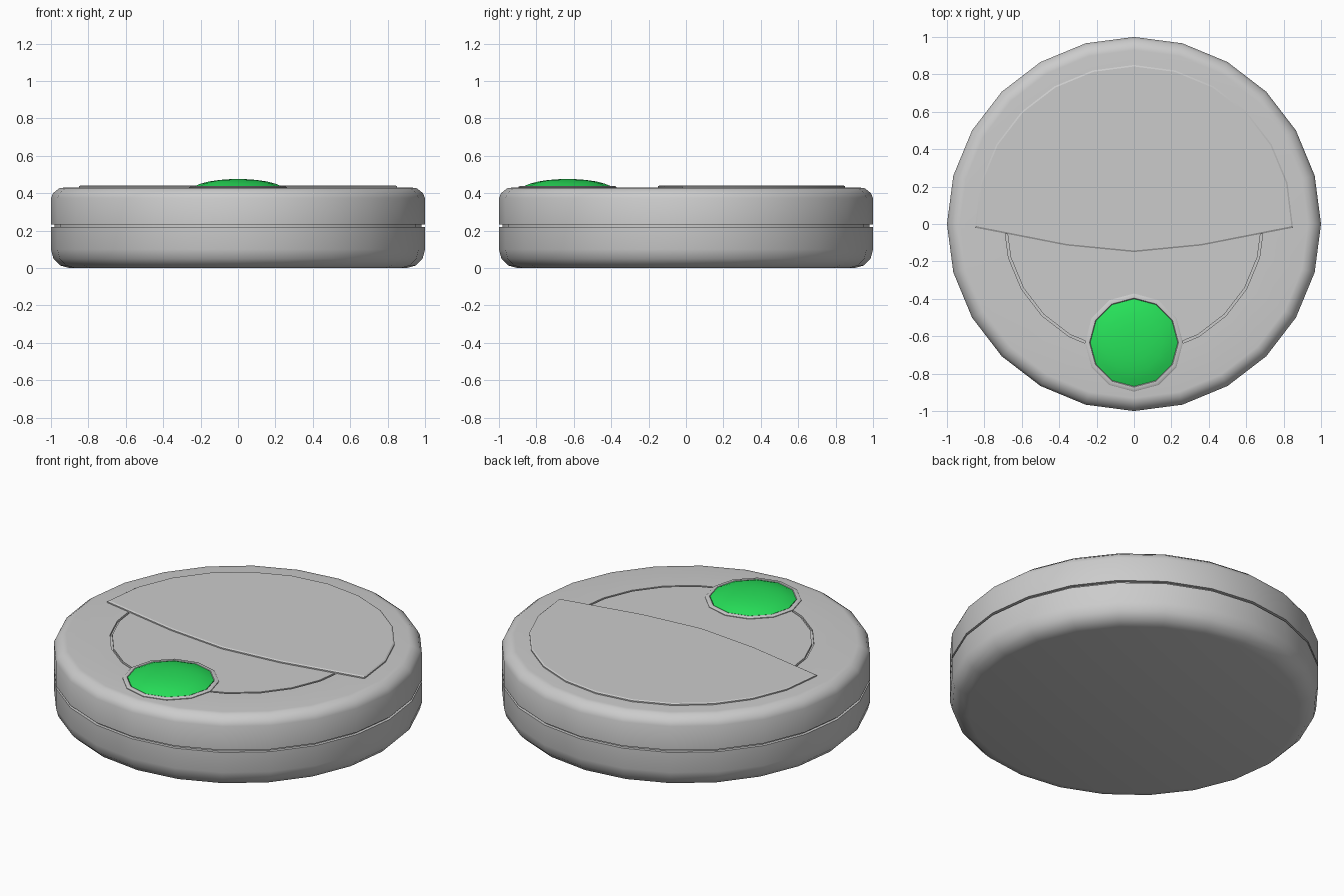
import bpy, bmesh
from math import sin, cos, pi, radians

if "Cube" in bpy.data.objects:
    bpy.data.objects.remove(bpy.data.objects["Cube"])


def finish(name, bm, angle=35, color=None):
    bmesh.ops.recalc_face_normals(bm, faces=bm.faces)
    me = bpy.data.meshes.new(name)
    bm.to_mesh(me)
    bm.free()
    ob = bpy.data.objects.new(name, me)
    bpy.context.collection.objects.link(ob)
    if color:
        mat = bpy.data.materials.new(name + "_colour")
        mat.diffuse_color = color
        mat.use_nodes = True
        mat.node_tree.nodes["Principled BSDF"].inputs["Base Color"].default_value = mat.diffuse_color
        me.materials.append(mat)
    bpy.ops.object.select_all(action='DESELECT')
    ob.select_set(True)
    bpy.context.view_layer.objects.active = ob
    bpy.ops.object.shade_smooth_by_angle(angle=radians(angle))
    return ob


def loft(bm, rings):
    loops = [[bm.verts.new(p) for p in ring] for ring in rings]
    n = len(loops[0])
    for a, b in zip(loops, loops[1:]):
        for i in range(n):
            j = (i + 1) % n
            bm.faces.new((a[i], a[j], b[j], b[i]))
    bm.faces.new(loops[0][::-1])
    bm.faces.new(loops[-1])


def lathe(name, profile, sides, cy=0, **kw):
    bm = bmesh.new()
    loft(bm, [[(r * cos(2 * pi * i / sides), cy + r * sin(2 * pi * i / sides), z)
               for i in range(sides)] for r, z in profile])
    return finish(name, bm, **kw)


# Round body with rounded rims, a side seam and a circular groove on top
lathe("body", [
    (0.90, 0), (0.95, 0.013), (0.987, 0.05), (1.0, 0.10),
    (1.0, 0.219), (0.982, 0.219), (0.982, 0.233), (1.0, 0.233),
    (1.0, 0.375), (0.987, 0.402), (0.955, 0.427), (0.93, 0.43),
    (0.695, 0.43), (0.695, 0.418), (0.683, 0.418), (0.683, 0.43)], 24)

# Raised D-shaped cover plate with a chamfered edge
def cover_outline(inset):
    r = 0.85 - inset
    arc = [(r * cos(pi * i / 12), r * sin(pi * i / 12)) for i in range(1, 12)]
    front = [(-0.85 + inset, -0.02 + inset), (-0.36, -0.115 + inset), (0, -0.15 + inset),
             (0.36, -0.115 + inset), (0.85 - inset, -0.02 + inset)]
    return arc + front

bm = bmesh.new()
loft(bm, [[(x, y, z) for x, y in cover_outline(d)]
          for d, z in ((0, 0.42), (0, 0.437), (0.008, 0.442))])
finish("cover_plate", bm, angle=30)

# Button surround and domed button
lathe("button_surround", [
    (0.262, 0.42), (0.262, 0.434), (0.256, 0.438), (0.238, 0.438), (0.234, 0.432)],
    12, cy=-0.634)
lathe("button", [
    (0.234, 0.425), (0.234, 0.437), (0.20, 0.451), (0.155, 0.463),
    (0.10, 0.471), (0.045, 0.475)], 12, cy=-0.634, color=(0.02, 0.75, 0.1, 1))
